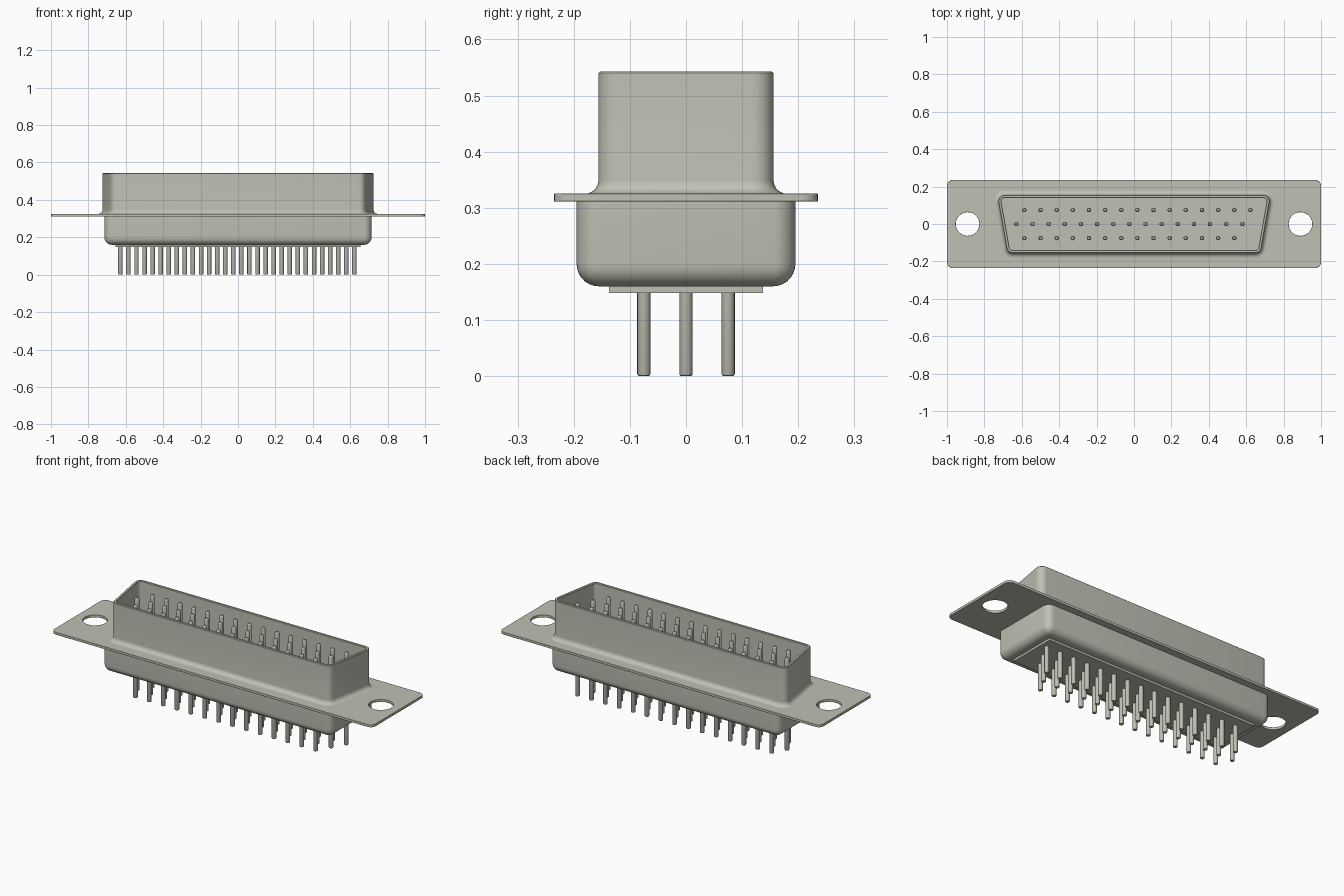
import bpy, bmesh, math

cube = bpy.data.objects.get("Cube")
if cube:
    bpy.data.objects.remove(cube, do_unlink=True)

# One warm grey metal colour
metal = bpy.data.materials.new("warm grey metal")
metal.use_nodes = True
COLOUR = (0.53, 0.525, 0.455, 1)
metal.diffuse_color = COLOUR
metal.node_tree.nodes["Principled BSDF"].inputs["Base Color"].default_value = COLOUR


def circle(r, n=16, cx=0, cy=0):
    return [(cx + r * math.cos(2 * math.pi * i / n), cy + r * math.sin(2 * math.pi * i / n))
            for i in range(n)]


def outline(half_w, half_d, r, d=0.0, taper=0.0, n=7):
    """Rounded four-sided outline, wider at the back by the taper angle, offset by d."""
    k = math.tan(taper)
    y, rad = half_d + d, r + d
    side = half_w + (d - rad) / math.cos(taper)     # side line through the arc centres
    pts = []
    for sx, sy, a0, a1 in ((1, 1, -taper, math.pi / 2),
                           (-1, 1, math.pi / 2, math.pi + taper),
                           (-1, -1, math.pi + taper, 1.5 * math.pi),
                           (1, -1, 1.5 * math.pi, 2 * math.pi - taper)):
        cy = sy * (y - rad)
        cx = sx * (side + k * cy)
        for i in range(n):
            a = a0 + (a1 - a0) * i / (n - 1)
            pts.append((cx + rad * math.cos(a), cy + rad * math.sin(a)))
    return pts


def loft(bm, rings):
    """Skin a stack of (points, z) rings and cap both ends."""
    loops = [[bm.verts.new((x, y, z)) for x, y in pts] for pts, z in rings]
    for a, b in zip(loops, loops[1:]):
        for i in range(len(a)):
            j = (i + 1) % len(a)
            bm.faces.new((a[i], a[j], b[j], b[i]))
    bm.faces.new(loops[0][::-1])
    bm.faces.new(loops[-1])


def finish(name, bm):
    bmesh.ops.recalc_face_normals(bm, faces=bm.faces)
    mesh = bpy.data.meshes.new(name)
    bm.to_mesh(mesh)
    bm.free()
    mesh.materials.append(metal)
    ob = bpy.data.objects.new(name, mesh)
    bpy.context.collection.objects.link(ob)
    bpy.ops.object.select_all(action="DESELECT")
    ob.select_set(True)
    bpy.context.view_layer.objects.active = ob
    bpy.ops.object.shade_smooth_by_angle(angle=math.radians(35))
    return ob


# Mounting flange with two screw holes
bm = bmesh.new()
edges = []
for pts in (outline(1.0, 0.235, 0.03), circle(0.063, 40, -0.89), circle(0.063, 40, 0.89)):
    vs = [bm.verts.new((x, y, 0.311)) for x, y in pts]
    edges += [bm.edges.new((vs[i - 1], vs[i])) for i in range(len(vs))]
bmesh.ops.triangle_fill(bm, edges=edges, use_beauty=True)
top = bmesh.ops.extrude_face_region(bm, geom=bm.faces[:])
for v in top["geom"]:
    if isinstance(v, bmesh.types.BMVert):
        v.co.z = 0.325
flange = finish("mounting_flange", bm)
bevel = flange.modifiers.new("soft edges", "BEVEL")
bevel.width, bevel.segments = 0.003, 2
bevel.limit_method, bevel.angle_limit = "ANGLE", math.radians(50)

# Tapered hollow shell: base fillet, outer wall, rim, inner wall, floor
TAPER = math.radians(10)
FILLET, WALL = 0.024, 0.016
path = [(FILLET, 0.318)]
for i in range(8):
    t = math.pi / 2 * i / 7
    path.append((FILLET * (1 - math.sin(t)), 0.325 + FILLET * (1 - math.cos(t))))
path += [(0, 0.540), (-0.003, 0.543), (-WALL + 0.003, 0.543), (-WALL, 0.540), (-WALL, 0.327)]
bm = bmesh.new()
loft(bm, [(outline(0.704, 0.156, 0.035, d, TAPER), z) for d, z in path])
finish("plug_shell", bm)

# Rear housing with rounded bottom edge
R = 0.04
path = []
for i in range(8):
    t = math.pi / 2 * i / 7
    path.append((-R * (1 - math.sin(t)) * 0.98, 0.16 + R * (1 - math.cos(t))))
path.append((0, 0.318))
bm = bmesh.new()
loft(bm, [(outline(0.714, 0.195, R, d), z) for d, z in path])
finish("rear_housing", bm)

# Insulator plate under the housing
bm = bmesh.new()
plate = [(0.656, 0.137), (-0.656, 0.137), (-0.656, -0.137), (0.656, -0.137)]
loft(bm, [(plate, 0.148), (plate, 0.165)])
finish("insulator_plate", bm)

# Three staggered rows of contact pins
PITCH = 0.0863
bm = bmesh.new()
for y, x0, count in ((0.075, -0.586, 15), (0, -0.629, 15), (-0.075, -0.586, 14)):
    for i in range(count):
        x = x0 + i * PITCH
        loft(bm, [(circle(r, 16, x, y), z) for r, z in
                  ((0.008, 0), (0.0105, 0.001), (0.012, 0.004),
                   (0.012, 0.514), (0.0105, 0.519), (0.007, 0.522))])
finish("contact_pins", bm)
